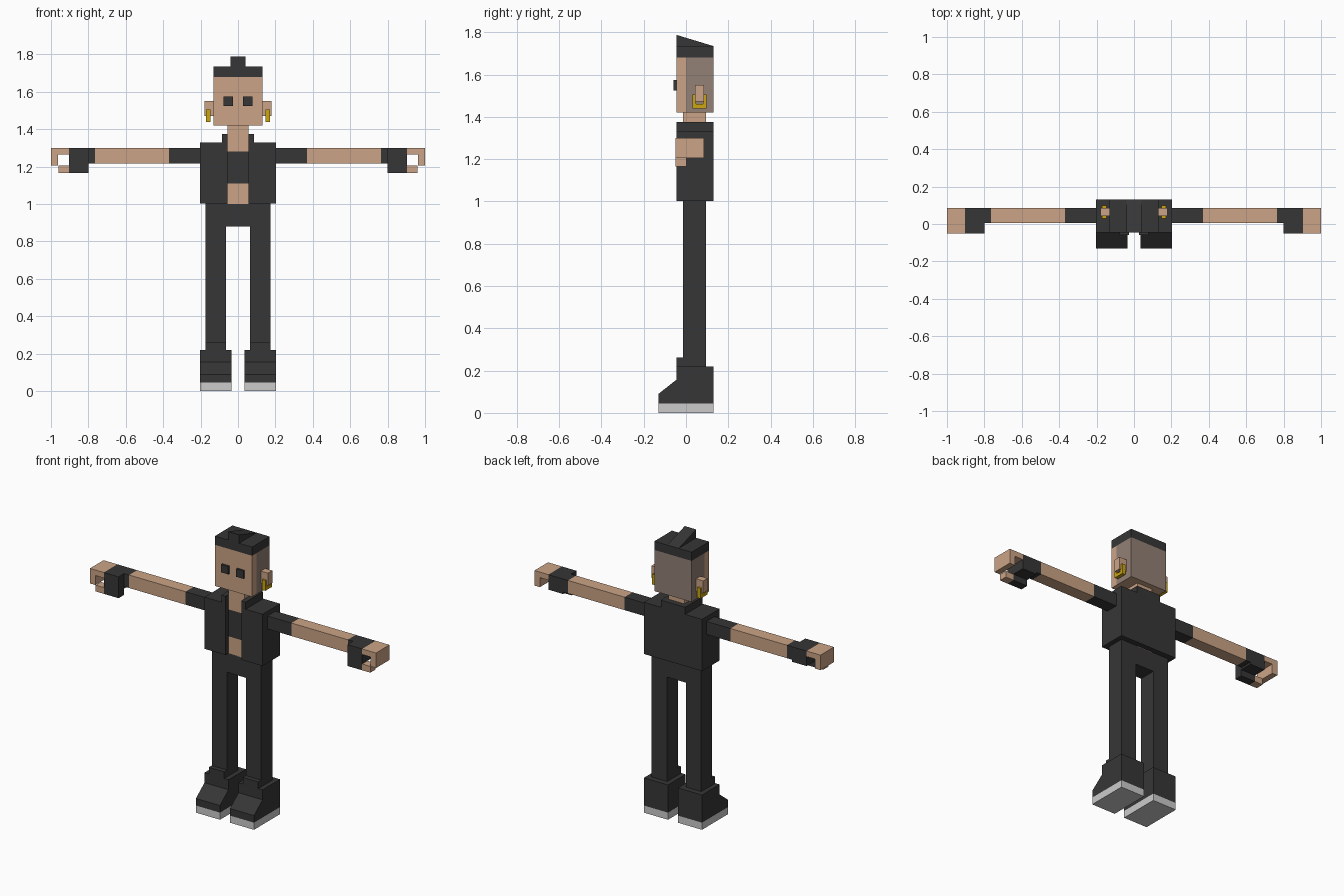
import bpy
import bmesh
from mathutils import Vector

if "Cube" in bpy.data.objects:
    bpy.data.objects.remove(bpy.data.objects["Cube"])


def material(name, rgb):
    m = bpy.data.materials.new(name)
    m.diffuse_color = (*rgb, 1.0)
    m.use_nodes = True
    m.node_tree.nodes["Principled BSDF"].inputs["Base Color"].default_value = m.diffuse_color
    return m


DARK = material("charcoal", (0.037, 0.037, 0.037))
SKIN = material("skin", (0.60, 0.37, 0.24))
SHAVED = material("shaved_hair", (0.29, 0.215, 0.18))
GOLD = material("gold", (0.60, 0.38, 0.006))
SOLE = material("light_grey", (0.60, 0.60, 0.60))


def prism(name, mat, profile, axis, lo, hi, side=1):
    """Extrude a 2D profile along an axis; side=-1 mirrors it across x."""
    def place(p, t):
        v = {"x": (t, p[0], p[1]), "y": (p[0], t, p[1]), "z": (p[0], p[1], t)}[axis]
        return Vector((v[0] * side, v[1], v[2]))

    bm = bmesh.new()
    face = bm.faces.new([bm.verts.new(place(p, lo)) for p in profile])
    shift = place(profile[0], hi) - place(profile[0], lo)
    new = bmesh.ops.extrude_face_region(bm, geom=[face], use_keep_orig=True)["geom"]
    bmesh.ops.translate(bm, verts=[v for v in new if isinstance(v, bmesh.types.BMVert)], vec=shift)
    bmesh.ops.recalc_face_normals(bm, faces=bm.faces)
    mesh = bpy.data.meshes.new(name)
    bm.to_mesh(mesh)
    bm.free()
    mesh.materials.append(mat)
    obj = bpy.data.objects.new(name, mesh)
    bpy.context.collection.objects.link(obj)
    return obj


def box(name, mat, x, y, z, side=1):
    rect = [(x[0], y[0]), (x[1], y[0]), (x[1], y[1]), (x[0], y[1])]
    return prism(name, mat, rect, "z", z[0], z[1], side)


def u_shape(inner, outer, front, notch, back):
    """Plan of a shell that is open at the front."""
    return [(-outer, front), (-inner, front), (-inner, notch), (inner, notch),
            (inner, front), (outer, front), (outer, back), (-outer, back)]


BODY_Y = (-0.015, 0.095)
FULL_Y = (-0.045, 0.13)

# Head: bare face at the front, shaved sides and back
box("face", SKIN, (-0.13, 0.13), (-0.045, 0.0), (1.42, 1.68))
back_head = box("back_of_head", SHAVED, (-0.13, 0.13), (0.0, 0.13), (1.42, 1.68))
back_head.data.materials.append(SKIN)
for f in back_head.data.polygons:
    if f.normal.z < -0.5:
        f.material_index = 1
box("hair", DARK, (-0.13, 0.13), FULL_Y, (1.68, 1.735))
prism("quiff", DARK, [(-0.045, 1.73), (-0.045, 1.788), (0.13, 1.735), (0.13, 1.73)],
      "x", -0.04, 0.04)

# Neck and torso
box("neck", SKIN, (-0.055, 0.055), BODY_Y, (1.28, 1.42))
box("shirt", DARK, (-0.055, 0.055), BODY_Y, (1.11, 1.28))
box("belly", SKIN, (-0.055, 0.055), BODY_Y, (1.0, 1.11))
prism("jacket", DARK, u_shape(0.055, 0.203, -0.045, 0.095, 0.13), "z", 1.003, 1.33)
prism("collar", DARK, u_shape(0.055, 0.085, -0.045, 0.095, 0.13), "z", 1.33, 1.375)
box("hips", DARK, (-0.173, 0.173), BODY_Y, (0.88, 1.003))

for s, label in ((1, "left"), (-1, "right")):
    # Eyes, ears and earrings
    box(f"eye_{label}", DARK, (0.028, 0.078), (-0.058, -0.045), (1.525, 1.575), s)
    box(f"ear_{label}", SKIN, (0.13, 0.18), (0.042, 0.086), (1.472, 1.55), s)
    prism(f"earring_{label}", GOLD,
          [(0.03, 1.44), (0.098, 1.44), (0.098, 1.505), (0.08, 1.505),
           (0.08, 1.46), (0.048, 1.46), (0.048, 1.505), (0.03, 1.505)],
          "x", 0.147, 0.17, s)

    # Arm
    arm_y, arm_z = (0.005, 0.085), (1.218, 1.3)
    box(f"sleeve_{label}", DARK, (0.203, 0.37), arm_y, arm_z, s)
    box(f"forearm_{label}", SKIN, (0.37, 0.765), arm_y, arm_z, s)
    box(f"glove_cuff_{label}", DARK, (0.765, 0.80), arm_y, arm_z, s)

    # Gloved palm, curled fingers and thumb
    hand_y = (-0.05, 0.085)
    box(f"glove_palm_{label}", DARK, (0.80, 0.903), hand_y, (1.205, 1.3), s)
    box(f"glove_thumb_{label}", DARK, (0.80, 0.903), (-0.05, 0.002), (1.165, 1.205), s)
    prism(f"fingers_{label}", SKIN,
          [(0.903, 1.265), (0.962, 1.265), (0.962, 1.205), (1.0, 1.205),
           (1.0, 1.3), (0.903, 1.3)], "y", *hand_y, s)
    box(f"thumb_{label}", SKIN, (0.903, 0.96), (-0.05, 0.002), (1.165, 1.205), s)

    # Leg, trouser tongue and shoe
    box(f"leg_{label}", DARK, (0.065, 0.173), BODY_Y, (0.2, 0.88), s)
    box(f"shoe_tongue_{label}", DARK, (0.065, 0.173), (-0.045, -0.015), (0.2, 0.262), s)
    prism(f"shoe_{label}", DARK,
          [(0.13, 0.045), (0.13, 0.22), (-0.045, 0.22), (-0.045, 0.157),
           (-0.13, 0.09), (-0.13, 0.045)], "x", 0.035, 0.203, s)
    box(f"sole_{label}", SOLE, (0.035, 0.203), (-0.13, 0.13), (0.0, 0.045), s)
